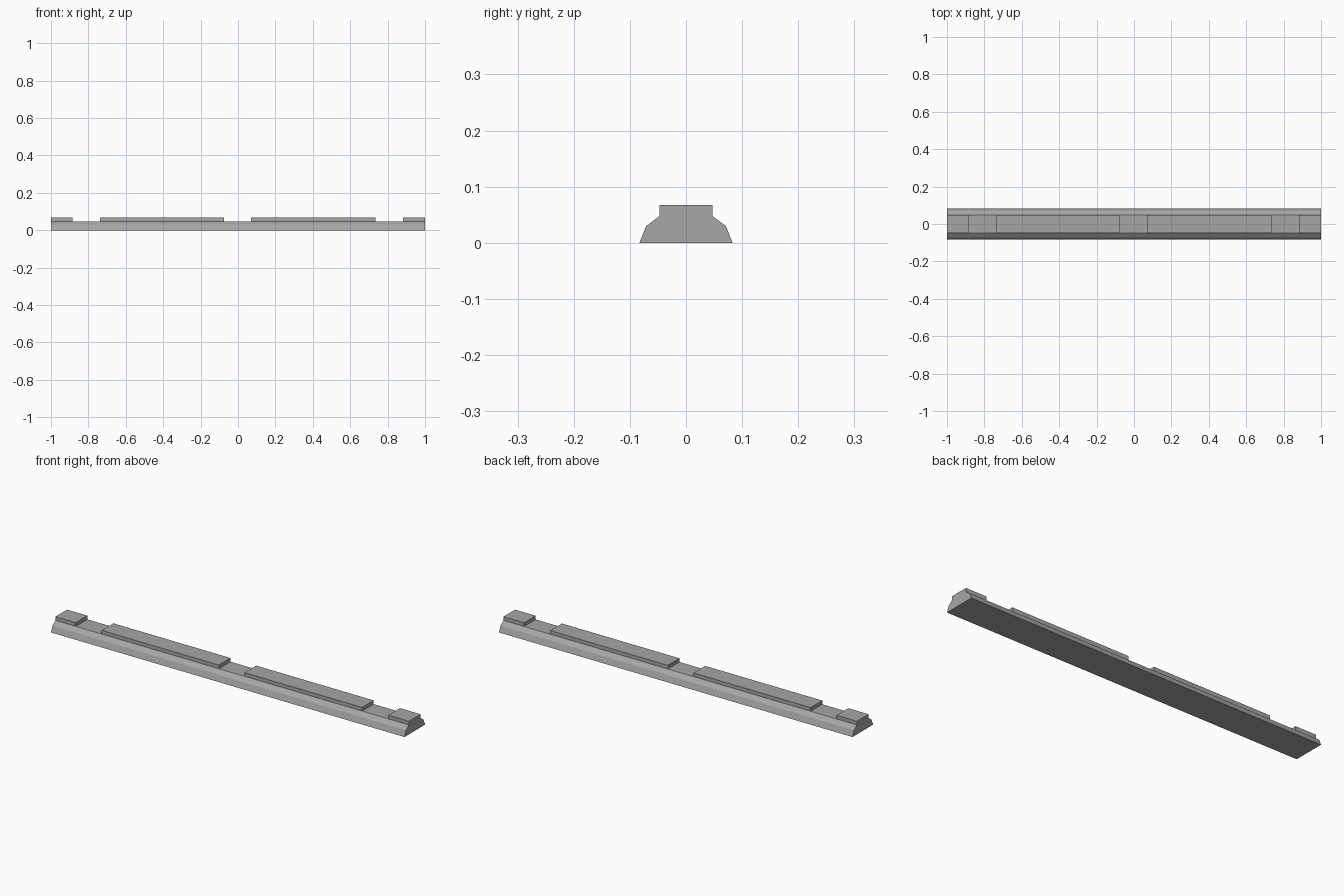
import bpy
import bmesh

cube = bpy.data.objects.get("Cube")
if cube:
    bpy.data.objects.remove(cube, do_unlink=True)

grey = bpy.data.materials.new("mid_grey")
grey.use_nodes = True
colour = (0.38, 0.38, 0.38, 1)
grey.diffuse_color = colour
grey.node_tree.nodes["Principled BSDF"].inputs["Base Color"].default_value = colour


def extrude_along_x(name, profile, x0, x1):
    """Sweep a closed (y, z) profile from x0 to x1."""
    bm = bmesh.new()
    face = bm.faces.new([bm.verts.new((x0, y, z)) for y, z in profile])
    swept = bmesh.ops.extrude_face_region(bm, geom=[face], use_keep_orig=True)
    moved = [v for v in swept["geom"] if isinstance(v, bmesh.types.BMVert)]
    bmesh.ops.translate(bm, verts=moved, vec=(x1 - x0, 0, 0))
    bmesh.ops.recalc_face_normals(bm, faces=bm.faces)
    mesh = bpy.data.meshes.new(name)
    bm.to_mesh(mesh)
    bm.free()
    mesh.materials.append(grey)
    obj = bpy.data.objects.new(name, mesh)
    bpy.context.collection.objects.link(obj)
    return obj


# Long base bar with two bevelled slopes on each side
shelf, top = 0.048, 0.067
half_profile = [(0.083, 0), (0.071, 0.03), (0.047, shelf)]
base_profile = half_profile + [(-y, z) for y, z in reversed(half_profile)]
extrude_along_x("base_bar", base_profile, -1, 1)

# Raised blocks along the top: short ones at the ends, long ones between
block_profile = [(-0.047, shelf), (0.047, shelf), (0.047, top), (-0.047, top)]
blocks = {
    "right_end_block": (-1, -0.885),
    "right_long_block": (-0.738, -0.075),
    "left_long_block": (0.07, 0.735),
    "left_end_block": (0.883, 1),
}
for name, (x0, x1) in blocks.items():
    extrude_along_x(name, block_profile, x0, x1)
